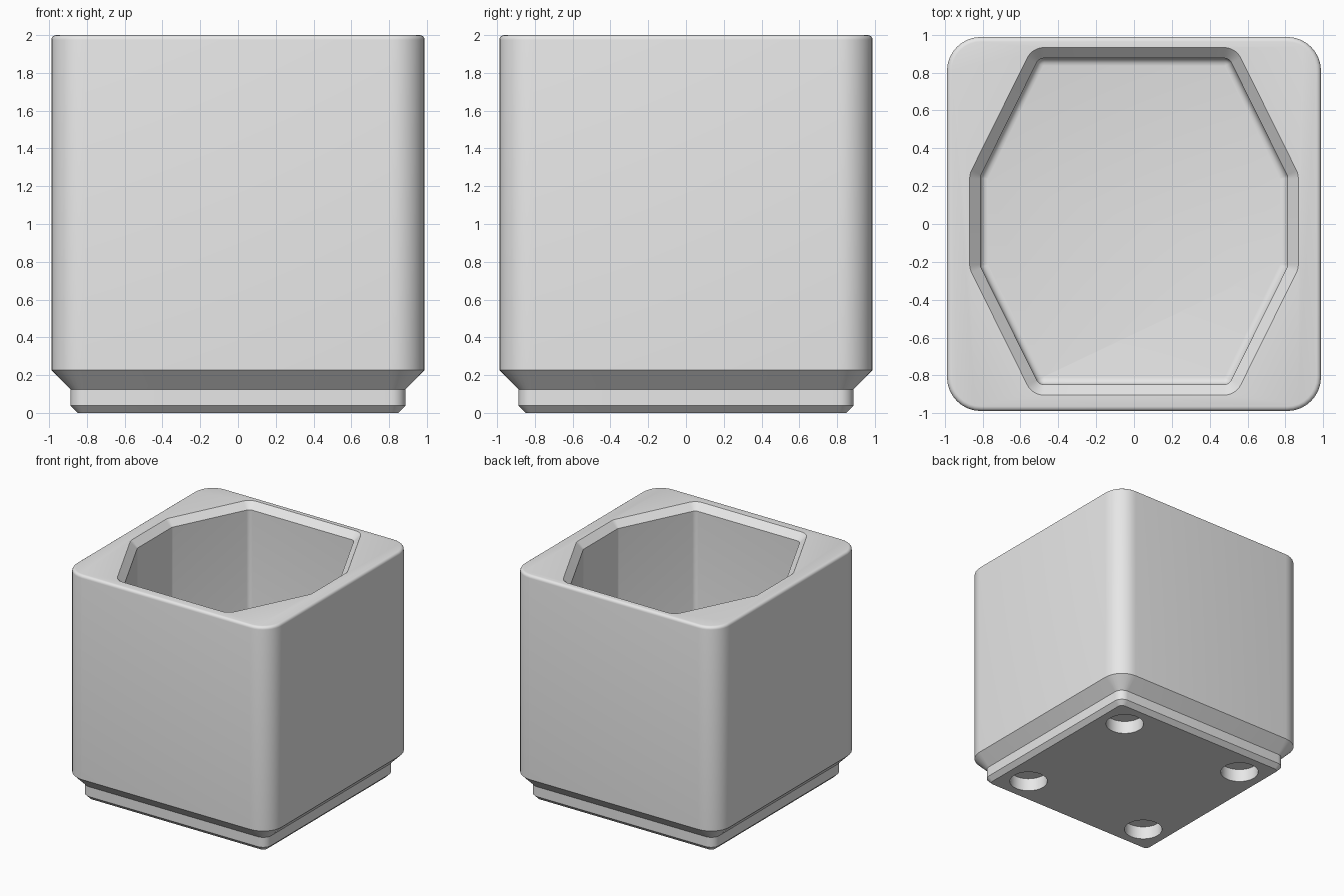
import bpy, bmesh, math
from mathutils import Vector

if "Cube" in bpy.data.objects:
    bpy.data.objects.remove(bpy.data.objects["Cube"])

grey = bpy.data.materials.new("plain grey")
grey.diffuse_color = (0.8, 0.8, 0.8, 1)
grey.use_nodes = True
grey.node_tree.nodes["Principled BSDF"].inputs["Base Color"].default_value = grey.diffuse_color


def rounded(corners, inset, radius, segs=8):
    """Counter-clockwise convex outline, moved inward and rounded."""
    pts = [Vector(c) for c in corners]
    n, out = len(pts), []
    for i in range(n):
        p = pts[i]
        a = (p - pts[i - 1]).normalized()
        b = (pts[(i + 1) % n] - p).normalized()
        na, nb = Vector((-a.y, a.x)), Vector((-b.y, b.x))
        centre = p + (na + nb) * (inset + radius) / (1 + na.dot(nb))
        start = math.atan2(-na.y, -na.x)
        turn = math.atan2(a.x * b.y - a.y * b.x, a.dot(b))
        for k in range(segs + 1):
            t = start + turn * k / segs
            out.append((centre.x + radius * math.cos(t), centre.y + radius * math.sin(t)))
    return out


def loft(name, corners, levels):
    """Closed solid through (z, inset, radius) levels, listed upward."""
    bm = bmesh.new()
    rings = [[bm.verts.new((x, y, z)) for x, y in rounded(corners, d, r)]
             for z, d, r in levels]
    n = len(rings[0])
    for lo, hi in zip(rings, rings[1:]):
        for i in range(n):
            j = (i + 1) % n
            bm.faces.new((lo[i], lo[j], hi[j], hi[i]))
    bm.faces.new(rings[0][::-1])
    bm.faces.new(rings[-1])
    me = bpy.data.meshes.new(name)
    bm.to_mesh(me)
    bm.free()
    ob = bpy.data.objects.new(name, me)
    bpy.context.collection.objects.link(ob)
    me.materials.append(grey)
    return ob


def cut(ob, cutter):
    mod = ob.modifiers.new("cut", 'BOOLEAN')
    mod.operation, mod.solver, mod.object = 'DIFFERENCE', 'EXACT', cutter
    bpy.context.view_layer.objects.active = ob
    bpy.ops.object.modifier_apply(modifier=mod.name)
    bpy.data.objects.remove(cutter)


# Outer body with stepped foot and softened top rim
H = 0.988
square = [(-H, -H), (H, -H), (H, H), (-H, H)]
levels = [(0, 0.14, 0.038), (0.038, 0.102, 0.076), (0.124, 0.102, 0.076), (0.226, 0, 0.179)]
F = 0.025
for k in range(5):
    t = math.radians(22.5 * k)
    d = F * (1 - math.cos(t))
    levels.append((2 - F + F * math.sin(t), d, 0.179 - d))
body = loft("container_body", square, levels)

# Elongated eight-sided pocket with filleted floor and chamfered mouth
cy = 0.014
half = [(0.868, cy - 0.25), (0.868, cy + 0.25), (0.537, cy + 0.918), (-0.537, cy + 0.918)]
octagon = half + [(-x, 2 * cy - y) for x, y in half]
FLOOR, C, R, B = 0.333, 0.056, 0.1, 0.04
levels = []
for k in range(5):
    t = math.radians(22.5 * k)
    d = C + B * (1 - math.sin(t))
    levels.append((FLOOR + B * (1 - math.cos(t)), d, max(R - d, 0.003)))
levels += [(2 - C, C, R - C), (2, 0, R), (2.1, 0, R)]
cut(body, loft("pocket_cutter", octagon, levels))

# Four magnet holes in the underside
for sx in (-1, 1):
    for sy in (-1, 1):
        bpy.ops.mesh.primitive_cylinder_add(vertices=48, radius=0.155, depth=0.228,
                                            location=(sx * 0.619, sy * 0.619, 0))
        hole = bpy.context.object
        hole.data.materials.append(grey)
        cut(body, hole)

bpy.ops.object.select_all(action='DESELECT')
body.select_set(True)
bpy.context.view_layer.objects.active = body
bpy.ops.object.shade_smooth_by_angle(angle=math.radians(30))
